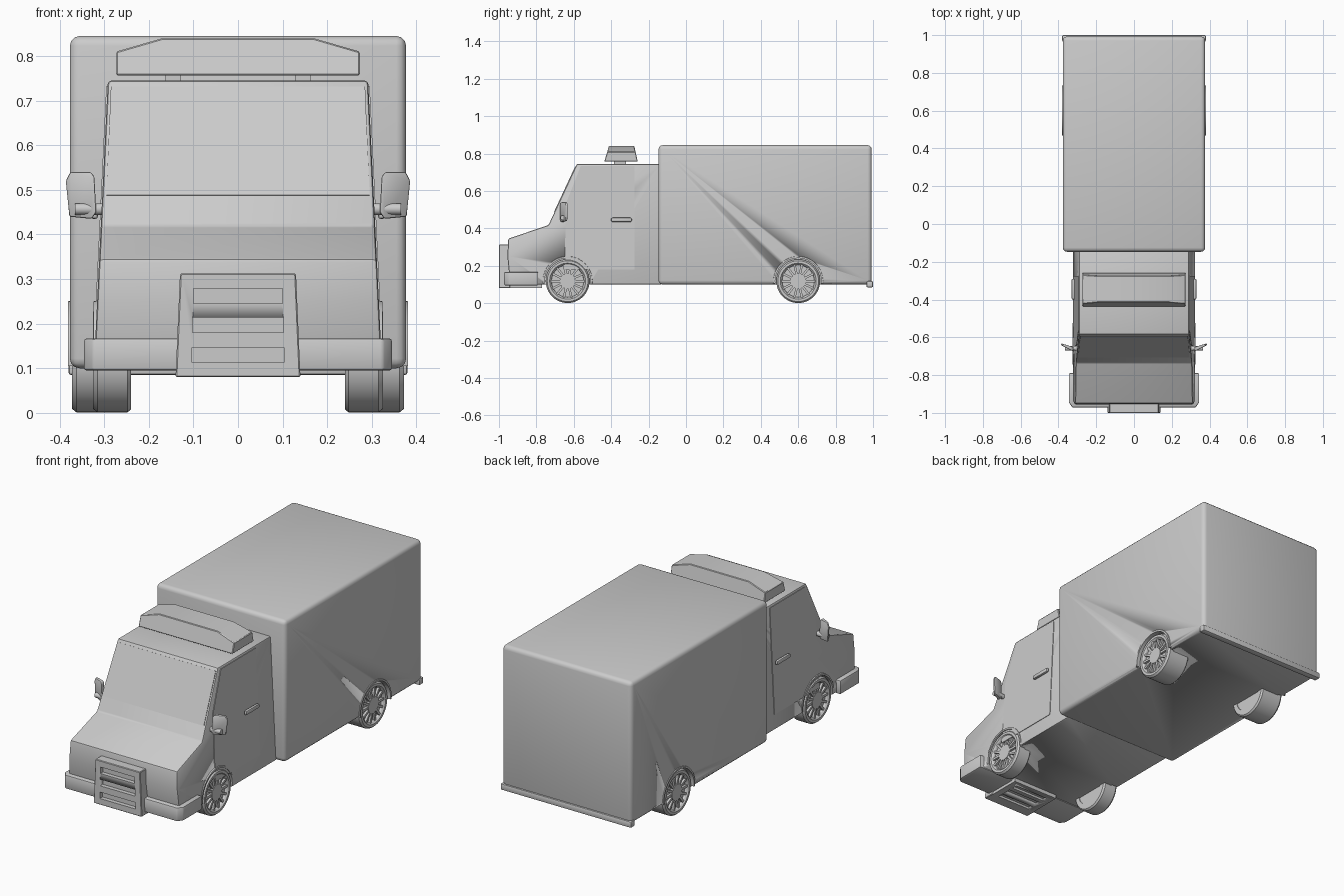
import bpy, bmesh
from math import pi, cos, sin, radians
from mathutils import Vector, Matrix

if "Cube" in bpy.data.objects:
    bpy.data.objects.remove(bpy.data.objects["Cube"])


def finish(name, bm, bevel=0, segs=2, smooth=True):
    bmesh.ops.recalc_face_normals(bm, faces=bm.faces)
    me = bpy.data.meshes.new(name)
    bm.to_mesh(me)
    bm.free()
    ob = bpy.data.objects.new(name, me)
    bpy.context.collection.objects.link(ob)
    bpy.context.view_layer.objects.active = ob
    bpy.ops.object.select_all(action='DESELECT')
    ob.select_set(True)
    if bevel:
        m = ob.modifiers.new("bevel", 'BEVEL')
        m.width, m.segments = bevel, segs
        bpy.ops.object.modifier_apply(modifier=m.name)
    if smooth:
        bpy.ops.object.shade_smooth_by_angle(angle=radians(30))
    return ob


def loft(name, pts, fa, fb, bevel=0, segs=2):
    """Solid between two mapped copies of a 2D outline."""
    bm = bmesh.new()
    a = [bm.verts.new(fa(*p)) for p in pts]
    b = [bm.verts.new(fb(*p)) for p in pts]
    bm.faces.new(a)
    bm.faces.new(b[::-1])
    for i in range(len(pts)):
        j = (i + 1) % len(pts)
        bm.faces.new((a[i], b[i], b[j], a[j]))
    return finish(name, bm, bevel, segs)


def box(name, x0, x1, y0, y1, z0, z1, bevel=0, segs=2):
    pts = [(x0, y0), (x1, y0), (x1, y1), (x0, y1)]
    return loft(name, pts, lambda x, y: (x, y, z0), lambda x, y: (x, y, z1), bevel, segs)


def lathe_x(name, prof, s, cy, cz, n=40, arc=2 * pi, start=0.0):
    """Revolve (x, r) closed profile around an x-axis at (cy, cz), on side s."""
    bm = bmesh.new()
    full = arc > 6.2
    rings = []
    for i in range(n if full else n + 1):
        t = start + arc * i / n
        rings.append([bm.verts.new((s * x, cy + r * cos(t), cz + r * sin(t))) for x, r in prof])
    k = len(prof)
    for i in range(n):
        a, b = rings[i], rings[(i + 1) % len(rings)]
        for j in range(k):
            bm.faces.new((a[j], a[(j + 1) % k], b[(j + 1) % k], b[j]))
    if not full:
        bm.faces.new(rings[0])
        bm.faces.new(rings[-1][::-1])
    return finish(name, bm)


def disc_x(name, x0, x1, s, cy, cz, r, n=40):
    pts = [(cy + r * cos(2 * pi * i / n), cz + r * sin(2 * pi * i / n)) for i in range(n)]
    return loft(name, pts, lambda y, z: (s * x0, y, z), lambda y, z: (s * x1, y, z))


def cut(ob, cutter):
    m = ob.modifiers.new("cut", 'BOOLEAN')
    m.operation, m.object, m.solver = 'DIFFERENCE', cutter, 'EXACT'
    bpy.context.view_layer.objects.active = ob
    bpy.ops.object.modifier_apply(modifier=m.name)
    bpy.data.objects.remove(cutter, do_unlink=True)


def half_w(z):
    return 0.328 - 0.0487 * z


# Cargo box and rear sill
cargo = box("cargo_box", -0.377, 0.377, -0.147, 0.993, 0.1, 0.845, 0.022, 3)
box("rear_sill", -0.38, 0.38, 0.965, 1.0, 0.085, 0.118, 0.006)

# Cab: side profile tapered towards the roof
profile = [(-0.13, 0.1), (-0.94, 0.1), (-0.955, 0.25), (-0.95, 0.345),
           (-0.735, 0.418), (-0.583, 0.745), (-0.13, 0.745)]
cab = loft("cab", profile, lambda y, z: (-half_w(z), y, z), lambda y, z: (half_w(z), y, z), 0.008)

# Windscreen panel lying on the sloped front
slope = Vector((0, 0.152, 0.327))
out = Vector((0, -0.327, 0.152)).normalized()


def screen(off):
    return lambda x, z: Vector((x, -0.735, 0.418)) + slope * ((z - 0.418) / 0.327) + out * off


loft("windscreen", [(-0.295, 0.487), (0.295, 0.487), (0.285, 0.73), (-0.285, 0.73)],
     screen(-0.01), screen(0.003))

# Front bumper wrapping the nose
loft("front_bumper", [(-0.345, -0.79), (-0.345, -0.945), (-0.325, -0.972), (0.325, -0.972),
                      (0.345, -0.945), (0.345, -0.79)],
     lambda x, y: (x, y, 0.095), lambda x, y: (x, y, 0.167), 0.006)

# Push guard with slots, and slotted skid plate below it
guard = loft("push_guard", [(-0.14, 0.08), (0.14, 0.08), (0.13, 0.313), (-0.13, 0.313)],
             lambda x, z: (x, -1.0, z), lambda x, z: (x, -0.94, z), 0.003, 1)
for z in (0.113, 0.18, 0.245):
    w = 0.104 - 0.03 * (z - 0.1)
    cut(guard, box("cutter", -w, w, -1.1, -0.978, z, z + 0.034))
plate = box("skid_plate", -0.135, 0.135, -0.985, -0.77, 0.08, 0.105)
for y in (-0.94, -0.885, -0.83):
    cut(plate, box("cutter", -0.1, 0.1, y, y + 0.03, 0.0, 0.092))

# Light bar on the roof
bar_pts = [(-0.273, 0.757), (0.273, 0.757), (0.273, 0.81), (0.17, 0.84), (-0.17, 0.84), (-0.273, 0.81)]
loft("light_bar", bar_pts,
     lambda x, z: (x, -0.437 + 0.3 * (z - 0.757), z),
     lambda x, z: (x, -0.258 - 0.22 * (z - 0.757), z), 0.003, 1)

door_pts = [(-0.648, 0.18), (-0.275, 0.18), (-0.275, 0.733), (-0.563, 0.733), (-0.643, 0.53)]
mirror_pts = [(0.318, 0.45), (0.328, 0.435), (0.378, 0.44), (0.386, 0.52), (0.376, 0.54), (0.33, 0.54), (0.322, 0.53)]

for s, side in ((-1, "left"), (1, "right")):
    box(f"light_bar_foot_{side}", s * 0.145 - 0.017, s * 0.145 + 0.017, -0.385, -0.32, 0.74, 0.76)

    # Door skin and handle
    loft(f"door_{side}", door_pts,
         lambda y, z: (s * (half_w(z) - 0.01), y, z), lambda y, z: (s * (half_w(z) + 0.003), y, z))
    hx = s * 0.322
    box(f"door_handle_{side}", hx - 0.008, hx + 0.008, -0.4, -0.29, 0.435, 0.457, 0.006)

    # Wing mirror, swept outward, on a round arm
    loft(f"mirror_{side}", mirror_pts,
         lambda x, z: (s * x, -0.676 + (x - 0.318) * 0.5, z),
         lambda x, z: (s * x, -0.652 + (x - 0.318) * 0.3, z), 0.004)
    disc_x(f"mirror_arm_{side}", 0.295, 0.366, s, -0.658, 0.457, 0.013, 16)

    # Wheels with arches: axle y, inner x, outer x, body outer x, body
    for axle, cy, x0, x1, bx, body in (("front", -0.633, 0.24, 0.325, 0.32, cab),
                                       ("rear", 0.6, 0.24, 0.372, 0.377, cargo)):
        cz, tag = 0.118, f"{axle}_{side}"
        cut(body, disc_x("cutter", bx - 0.035, bx + 0.05, s, cy, cz, 0.124))
        lathe_x(f"wheel_arch_{tag}", [(bx - 0.02, 0.123), (bx + 0.004, 0.123),
                                      (bx + 0.004, 0.132), (bx - 0.02, 0.137)],
                s, cy, cz, 28, pi + 0.2, -0.1)
        lathe_x(f"tyre_{tag}", [(x0, 0.085), (x0, 0.11), (x0 + 0.008, 0.117), (x1 - 0.01, 0.117),
                                (x1, 0.109), (x1, 0.096), (x1 - 0.008, 0.088), (x1 - 0.02, 0.085)],
                s, cy, cz, 48)
        disc_x(f"rim_disc_{tag}", x0 + 0.004, x1 - 0.018, s, cy, cz, 0.09)
        disc_x(f"hub_{tag}", x0 + 0.02, x1 - 0.004, s, cy, cz, 0.042, 28)
        # Spokes radiating from the hub
        bm = bmesh.new()
        for i in range(14):
            m = (Matrix.Translation((s * (x1 - 0.013), cy, cz)) @ Matrix.Rotation(2 * pi * i / 14, 4, 'X')
                 @ Matrix.Translation((0, 0.064, 0)) @ Matrix.Diagonal((0.014, 0.054, 0.012, 1)))
            bmesh.ops.create_cube(bm, size=1, matrix=m)
        finish(f"spokes_{tag}", bm, smooth=False)
